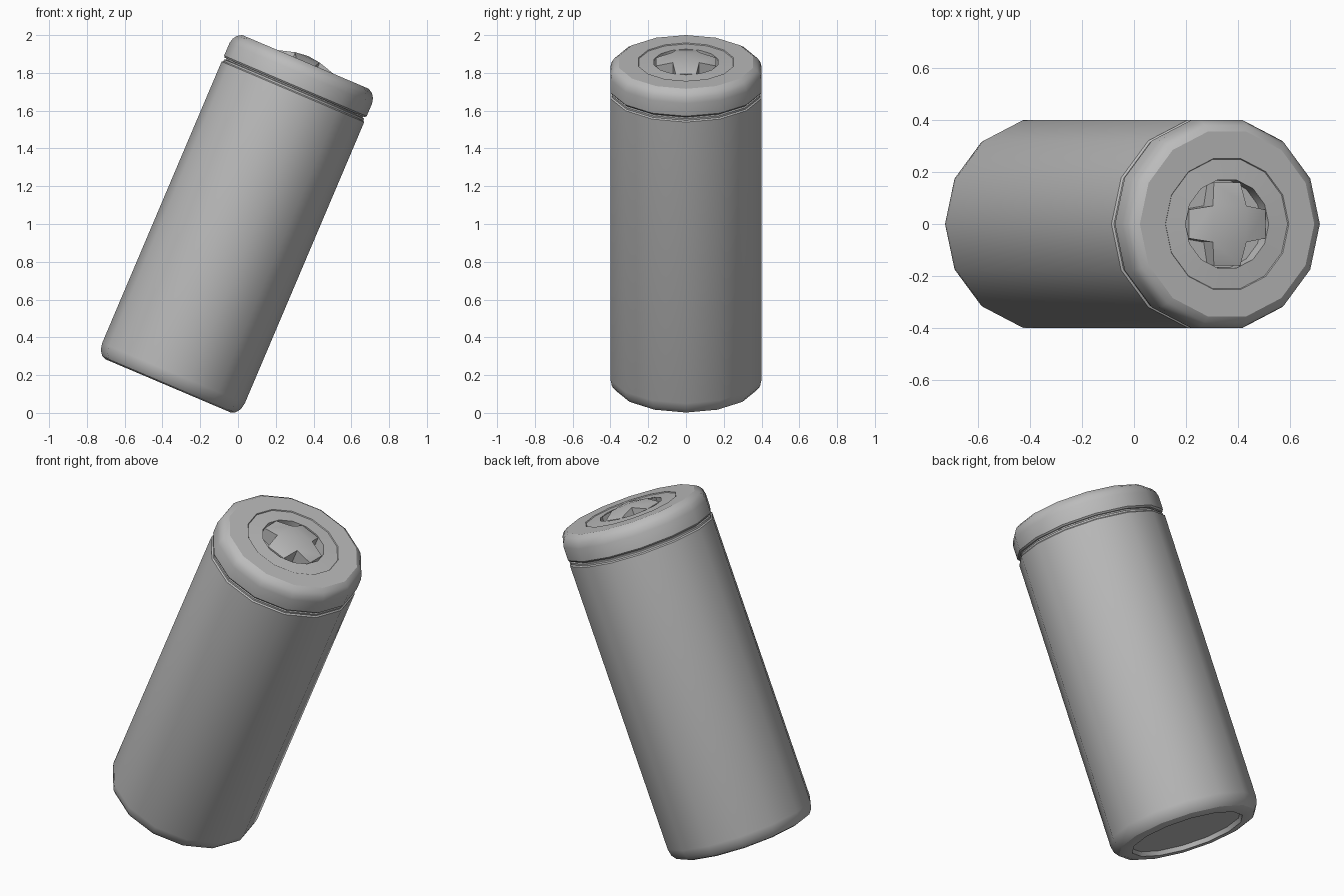
import bpy, bmesh, math

cube = bpy.data.objects.get("Cube")
if cube:
    bpy.data.objects.remove(cube, do_unlink=True)

SIDES = 14
TILT = math.radians(23)
BASE = (-0.365, 0, 0.155)   # centre of the base on the tilted axis

grey = bpy.data.materials.new("plain_grey")
grey.use_nodes = True
colour = (0.5, 0.5, 0.5, 1)
grey.diffuse_color = colour
grey.node_tree.nodes["Principled BSDF"].inputs["Base Color"].default_value = colour


def finish(name, bm, angle=30):
    """Turn a bmesh into a tilted, shaded object."""
    bmesh.ops.recalc_face_normals(bm, faces=bm.faces)
    mesh = bpy.data.meshes.new(name)
    bm.to_mesh(mesh)
    bm.free()
    mesh.materials.append(grey)
    obj = bpy.data.objects.new(name, mesh)
    bpy.context.collection.objects.link(obj)
    obj.location = BASE
    obj.rotation_euler = (0, TILT, 0)
    bpy.ops.object.select_all(action='DESELECT')
    obj.select_set(True)
    bpy.context.view_layer.objects.active = obj
    bpy.ops.object.shade_smooth_by_angle(angle=math.radians(angle))
    return obj


def lathe(name, profile):
    """Revolve (radius, height) points and close both ends."""
    bm = bmesh.new()
    rings = []
    for r, z in profile:
        rings.append([bm.verts.new((r * math.cos(2 * math.pi * i / SIDES),
                                    r * math.sin(2 * math.pi * i / SIDES), z))
                      for i in range(SIDES)])
    for a, b in zip(rings, rings[1:]):
        for i in range(SIDES):
            j = (i + 1) % SIDES
            bm.faces.new((a[i], a[j], b[j], b[i]))
    bm.faces.new(rings[0])
    bm.faces.new(rings[-1])
    return finish(name, bm)


# Body: recessed base, rounded foot, straight wall, thin lip and neck
lathe("body", [(0.305, 0.012), (0.31, -0.013), (0.358, -0.013), (0.382, -0.004),
               (0.402, 0.022), (0.41, 0.06), (0.41, 1.678), (0.402, 1.684),
               (0.402, 1.694), (0.392, 1.697), (0.392, 1.72)])

# Cap: rounded shoulder, shallow ring step and central socket
lathe("cap", [(0.385, 1.703), (0.403, 1.703), (0.41, 1.712), (0.41, 1.785),
              (0.403, 1.813), (0.388, 1.835), (0.364, 1.85), (0.258, 1.85),
              (0.255, 1.845), (0.174, 1.85), (0.172, 1.785)])

# Domed cross sitting in the socket
bm = bmesh.new()
INNER, TIP, REACH, FLOOR = 0.07, 0.055, 0.16, 1.78


def turned(x, y, z, k):
    for _ in range(k):
        x, y = -y, x
    return bm.verts.new((x, y, z))


peak = bm.verts.new((0, 0, 1.884))
corners = [turned(INNER, INNER, 1.876, k) for k in range(4)]
for k in range(4):
    left, right = corners[k], corners[k - 1]
    tip_r = turned(REACH, -TIP, 1.85, k)
    tip_l = turned(REACH, TIP, 1.85, k)
    bm.faces.new((peak, right, left))
    bm.faces.new((right, tip_r, tip_l, left))
rim = [e for e in bm.edges if e.is_boundary]
skirt = bmesh.ops.extrude_edge_only(bm, edges=rim)["geom"]
for v in skirt:
    if isinstance(v, bmesh.types.BMVert):
        v.co.z = FLOOR
finish("cross_insert", bm)
